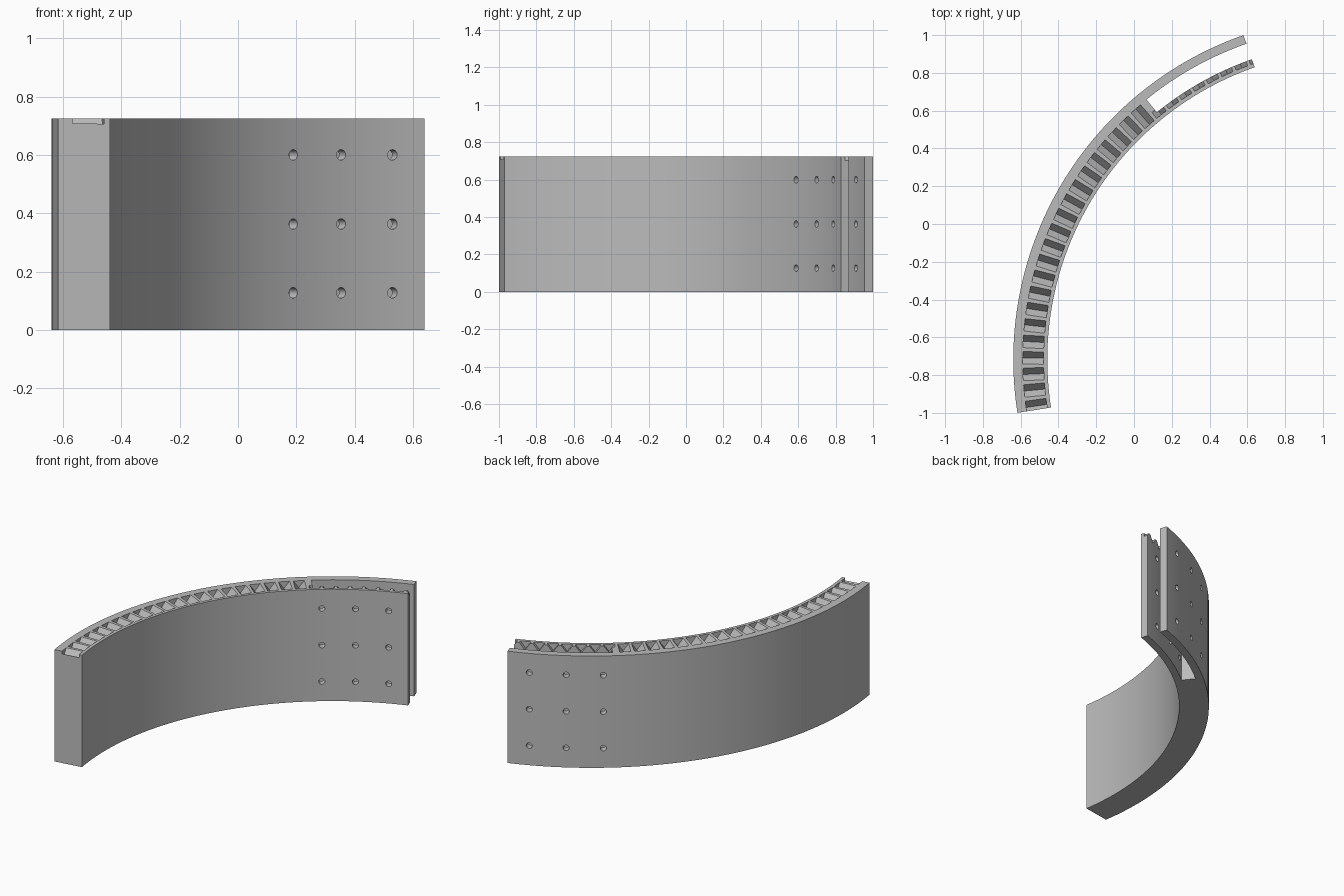
import bpy, bmesh
from math import radians, cos, sin, degrees
from mathutils import Matrix, Vector

if "Cube" in bpy.data.objects:
    bpy.data.objects.remove(bpy.data.objects["Cube"], do_unlink=True)

CENTRE = Vector((1.181, -0.718, 0))
R_IN, R_OUT, HEIGHT = 1.64, 1.82, 0.725
A_START, A_END, A_SLOT = 109.3, 188.9, 129.0

grey = bpy.data.materials.new("grey")
grey.use_nodes = True
grey.diffuse_color = (0.5, 0.5, 0.5, 1)
grey.node_tree.nodes["Principled BSDF"].inputs["Base Color"].default_value = (0.5, 0.5, 0.5, 1)


def finish(name, bm):
    bmesh.ops.recalc_face_normals(bm, faces=bm.faces)
    mesh = bpy.data.meshes.new(name)
    bm.to_mesh(mesh)
    bm.free()
    mesh.materials.append(grey)
    obj = bpy.data.objects.new(name, mesh)
    bpy.context.collection.objects.link(obj)
    return obj


def extrude(bm, points, offset):
    """Closed prism from a flat outline."""
    face = bm.faces.new([bm.verts.new(p) for p in points])
    new = bmesh.ops.extrude_face_region(bm, geom=[face])["geom"]
    verts = [v for v in new if isinstance(v, bmesh.types.BMVert)]
    bmesh.ops.translate(bm, verts=verts, vec=offset)


def polar(r, angle, z=0):
    a = radians(angle)
    return CENTRE + Vector((r * cos(a), r * sin(a), z))


def arc_slab(name, r0, r1, a0, a1, z0, z1, steps):
    angles = [a0 + (a1 - a0) * i / steps for i in range(steps + 1)]
    outline = [polar(r0, a, z0) for a in angles] + [polar(r1, a, z0) for a in reversed(angles)]
    bm = bmesh.new()
    extrude(bm, outline, Vector((0, 0, z1 - z0)))
    return finish(name, bm)


# Curved wall and the cutter for the open slot at one end
wall = arc_slab("curved_wall", R_IN, R_OUT, A_START, A_END, 0, HEIGHT, 80)
slot = arc_slab("slot_cutter", 1.685, 1.772, A_START - 2, A_SLOT, -0.1, HEIGHT + 0.1, 22)

# Row of V grooves along the top edge
HALF, DEPTH, PITCH = 0.033, 0.045, degrees(0.085 / 1.715)
bm = bmesh.new()
angle = A_END - 0.67
while angle > A_START - 1:
    r0, r1 = 1.66, 1.77 if angle > A_SLOT + 0.5 else 1.70
    radial = Vector((cos(radians(angle)), sin(radians(angle)), 0))
    side = Vector((-radial.y, radial.x, 0))
    profile = [(-HALF, 0), (0, -DEPTH), (HALF, 0), (HALF, 0.03), (-HALF, 0.03)]
    extrude(bm, [polar(r0, angle, HEIGHT + z) + side * s for s, z in profile], radial * (r1 - r0))
    angle -= PITCH
grooves = finish("groove_cutter", bm)

# Three by three radial holes through both leaves
bm = bmesh.new()
for angle in (113.4, 120.3, 127.2):
    for z in (0.127, 0.363, 0.6):
        place = (Matrix.Translation(polar(1.73, angle, z))
                 @ Matrix.Rotation(radians(angle), 4, "Z")
                 @ Matrix.Rotation(radians(90), 4, "Y"))
        bmesh.ops.create_cone(bm, cap_ends=True, segments=24, radius1=0.018, radius2=0.018,
                              depth=0.4, matrix=place)
holes = finish("hole_cutter", bm)

# Cut everything, then drop the cutters
bpy.ops.object.select_all(action="DESELECT")
bpy.context.view_layer.objects.active = wall
wall.select_set(True)
for cutter in (slot, grooves, holes):
    cutter.hide_render = True
    mod = wall.modifiers.new(cutter.name, "BOOLEAN")
    mod.operation = "DIFFERENCE"
    mod.solver = "EXACT"
    mod.object = cutter
    bpy.ops.object.modifier_apply(modifier=mod.name)
    bpy.data.objects.remove(cutter, do_unlink=True)

bpy.ops.object.shade_smooth_by_angle(angle=radians(25))
